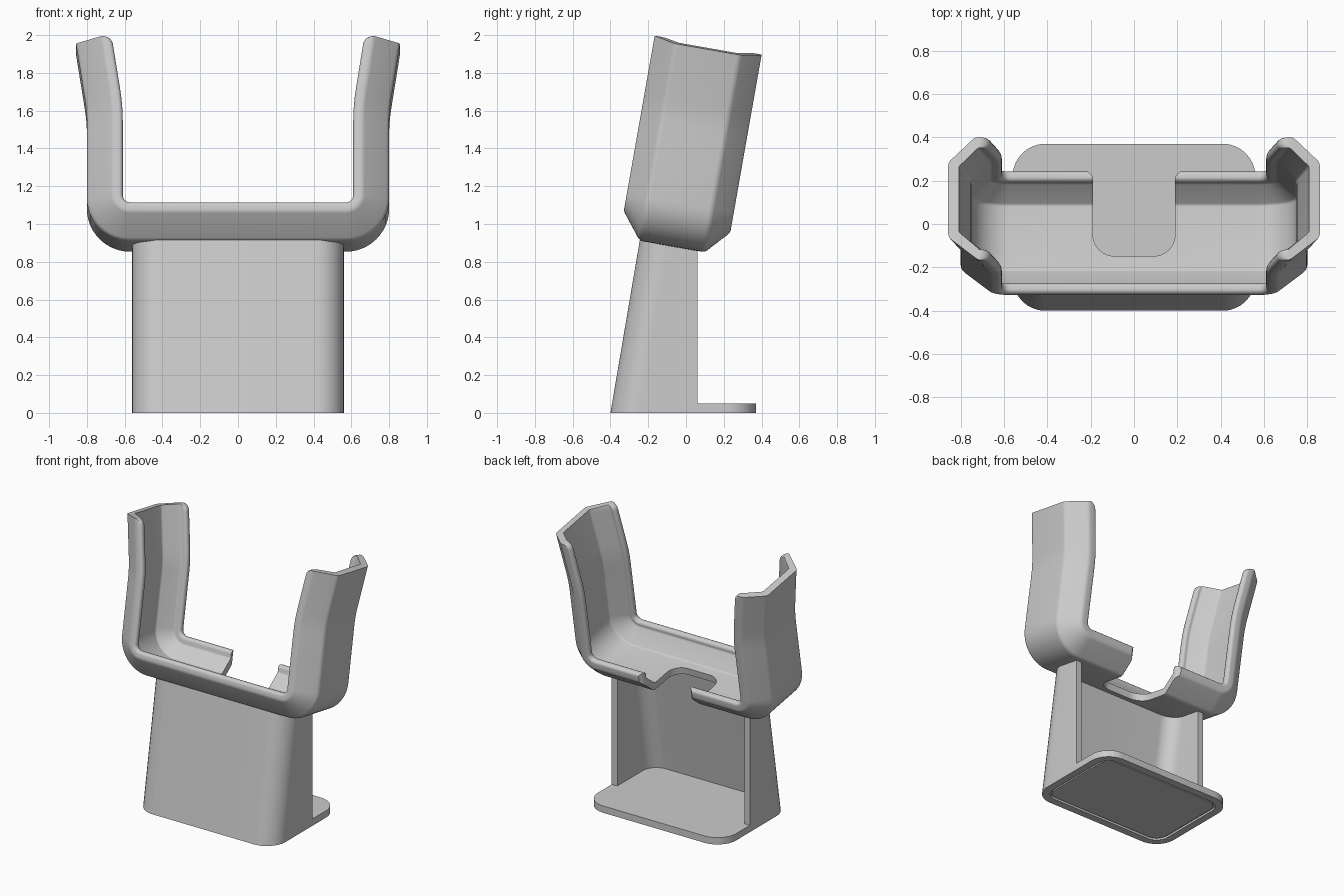
import bpy, bmesh, math
from mathutils import Vector, Matrix

if "Cube" in bpy.data.objects:
    bpy.data.objects.remove(bpy.data.objects["Cube"])

TILT = math.radians(10)
LEAN = 0.17                      # backward slope of the stand front
SIN, COS = math.sin(TILT), math.cos(TILT)

grey = bpy.data.materials.new("plain_grey")
grey.use_nodes = True
grey.diffuse_color = (0.6, 0.6, 0.6, 1)
grey.node_tree.nodes["Principled BSDF"].inputs["Base Color"].default_value = (0.6, 0.6, 0.6, 1)


def rounded(corners, steps=6):
    """Closed 2D outline from (a, b, fillet radius) corners."""
    out = []
    for i, (a, b, r) in enumerate(corners):
        p = Vector((a, b))
        if r == 0:
            out.append(p)
            continue
        to_prev = (Vector(corners[i - 1][:2]) - p).normalized()
        to_next = (Vector(corners[(i + 1) % len(corners)][:2]) - p).normalized()
        half = to_prev.angle(to_next) / 2
        centre = p + (to_prev + to_next).normalized() * r / math.sin(half)
        start = p + to_prev * r / math.tan(half) - centre
        end = p + to_next * r / math.tan(half) - centre
        for k in range(steps + 1):
            out.append(centre + start.lerp(end, k / steps).normalized() * r)
    return out


def loft(name, rings, matrix=None):
    """Skin matching rings of 3D points and cap both ends."""
    bm = bmesh.new()
    loops = [[bm.verts.new(p) for p in ring] for ring in rings]
    n = len(loops[0])
    for lo, hi in zip(loops, loops[1:]):
        for i in range(n):
            bm.faces.new((lo[i], lo[(i + 1) % n], hi[(i + 1) % n], hi[i]))
    bm.faces.new(loops[0])
    bm.faces.new(loops[-1])
    bmesh.ops.recalc_face_normals(bm, faces=bm.faces)
    if matrix:
        bm.transform(matrix)
    mesh = bpy.data.meshes.new(name)
    bm.to_mesh(mesh)
    bm.free()
    mesh.materials.append(grey)
    obj = bpy.data.objects.new(name, mesh)
    bpy.context.collection.objects.link(obj)
    return obj


def activate(obj):
    bpy.ops.object.select_all(action='DESELECT')
    obj.select_set(True)
    bpy.context.view_layer.objects.active = obj


def smooth(obj):
    activate(obj)
    bpy.ops.object.shade_smooth_by_angle(angle=math.radians(28))


# Base plate, with a groove around the foot pad underneath
def plate_ring(inset, z):
    x, front, back, r = 0.56 - inset, -0.4 + inset, 0.37 - inset, 0.15 - inset
    outline = rounded([(-x, front, r), (x, front, r), (x, back, r), (-x, back, r)], 10)
    return [(p.x, p.y + (LEAN * z if p.y < -0.1 else 0), z) for p in outline]


smooth(loft("base_plate", [plate_ring(0.07, 0.004), plate_ring(0.07, 0.015), plate_ring(0.055, 0.015),
                           plate_ring(0.055, 0), plate_ring(0, 0), plate_ring(0, 0.05)]))

# Stand: leaning wall wrapped around the front and sides, open at the back
wall = rounded([(-0.56, 0.06, 0), (-0.56, -0.4, 0.15), (0.56, -0.4, 0.15), (0.56, 0.06, 0),
                (0.515, 0.06, 0), (0.515, -0.355, 0.11), (-0.515, -0.355, 0.11), (-0.515, 0.06, 0)], 10)


def wall_top(p):
    lean = LEAN if p.y < 0 else 0
    z = (0.88 - p.y * SIN) / (COS + lean * SIN)
    return (p.x, p.y + lean * z, z)


smooth(loft("stand", [[(p.x, p.y, 0) for p in wall], [wall_top(p) for p in wall]]))

# Cradle: channel section swept along a U path; section is (depth, thickness direction)
section = rounded([(0.19, 0.065, 0.02), (0.125, 0.065, 0.04), (0, -0.05, 0.04), (0, -0.4, 0.04),
                   (0.14, -0.51, 0.04), (0.19, -0.51, 0.02), (0.19, -0.46, 0.02), (0.155, -0.46, 0.02),
                   (0.05, -0.377, 0.02), (0.05, -0.07, 0.02), (0.14, 0.015, 0.02), (0.19, 0.015, 0.02)], 4)

# Half path stations: x, height, heading, lip scale
stations = []
for k in range(13):              # bottom corner
    a = math.radians(90 * k / 12)
    stations.append((0.57 + 0.23 * math.sin(a), 1.085 - 0.23 * math.cos(a), a, 1))
for k in range(5):               # outward bend
    a = math.radians(9 * k / 4)
    stations.append((1.7 - 0.9 * math.cos(a), 1.48 + 0.9 * math.sin(a), math.pi / 2 - a, 1))
bx, bz, heading, _ = stations[-1]
length = 0.298
for k in range(7):               # flared arm with rounded lip corner
    a = math.radians(90 * k / 6)
    s = length - 0.05 * (1 - math.sin(a))
    stations.append((bx + s * math.cos(heading), bz + s * math.sin(heading),
                     heading, max(0.08, math.cos(a))))


def station_ring(station, side):
    x, z, a, lip = station
    ring = []
    for p in section:
        d = p.x if p.x < 0.14 else 0.14 + (p.x - 0.14) * lip
        ring.append((side * (x - d * math.sin(a)), p.y, z + d * math.cos(a)))
    return ring


tilt = Matrix.Rotation(-TILT, 4, 'X')
rings = [station_ring(s, -1) for s in reversed(stations)] + [station_ring(s, 1) for s in stations]
cradle = loft("cradle", rings, tilt)

# Cable slot through the floor and back lip
slot = rounded([(-0.19, -0.31, 0.1), (0.19, -0.31, 0.1), (0.19, 0.04, 0.03), (0.225, 0.075, 0),
                (0.225, 0.2, 0), (-0.225, 0.2, 0), (-0.225, 0.075, 0), (-0.19, 0.04, 0.03)], 8)
cutter = loft("slot_cutter", [[(p.x, p.y, z) for p in slot] for z in (0.7, 1.3)], tilt)
cutter.hide_render = True
cut = cradle.modifiers.new("slot", 'BOOLEAN')
cut.operation = 'DIFFERENCE'
cut.solver = 'EXACT'
cut.object = cutter
activate(cradle)
bpy.ops.object.modifier_apply(modifier="slot")
bpy.data.objects.remove(cutter)
smooth(cradle)
